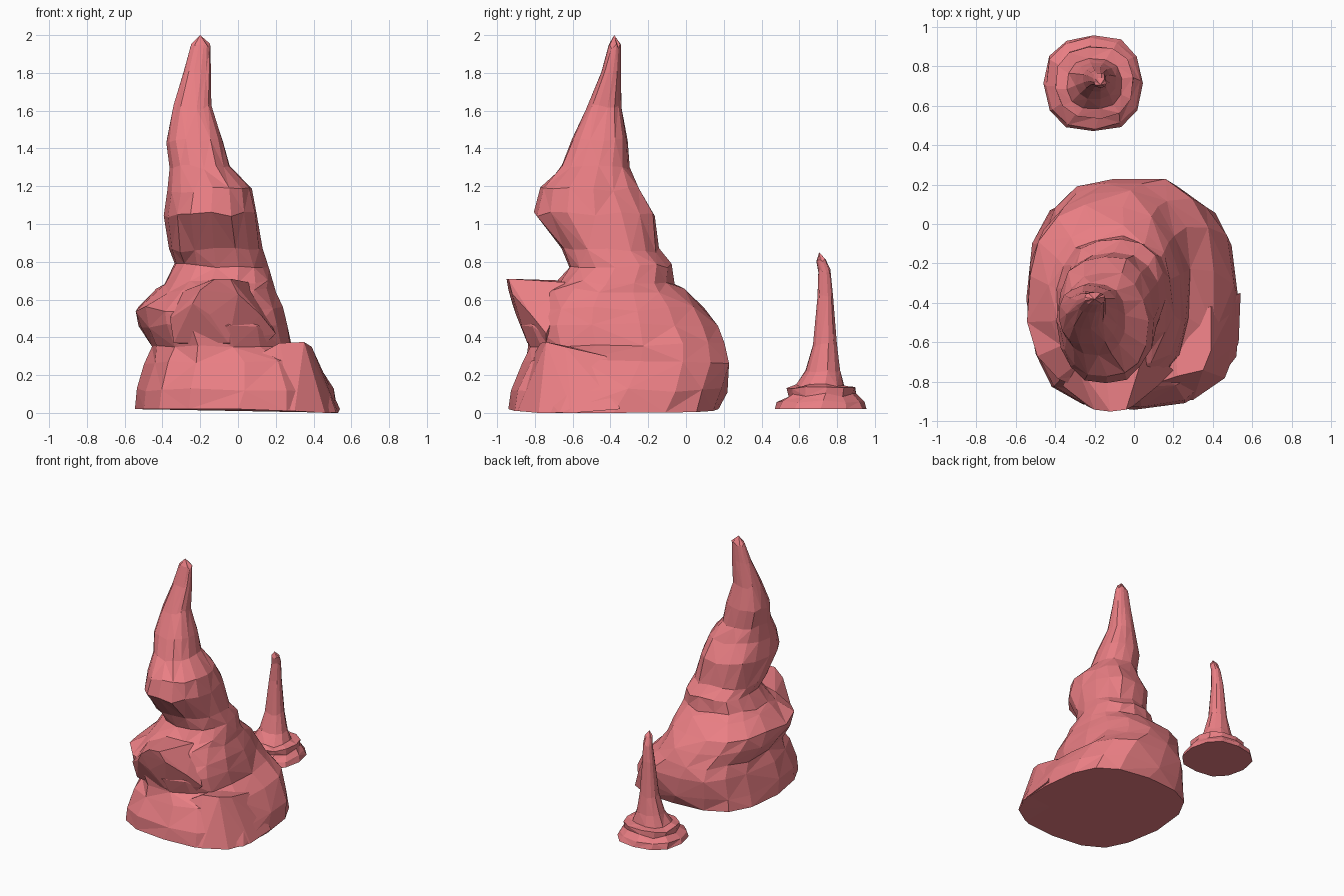
import bpy, bmesh, random
from math import cos, sin, pi, copysign

random.seed(4)
mat = bpy.data.materials.new("pink_stone")
mat.diffuse_color = (0.82, 0.21, 0.23, 1)


def finish(bm, name):
    bmesh.ops.recalc_face_normals(bm, faces=bm.faces)
    me = bpy.data.meshes.new(name)
    bm.to_mesh(me)
    bm.free()
    me.materials.append(mat)
    ob = bpy.data.objects.new(name, me)
    bpy.context.collection.objects.link(ob)
    return ob


def stalagmite(name, rings, tip, n, jitter, tilt=0.0, square_below=0.0):
    """Loft rounded rings given as (z, xmin, xmax, ymin, ymax) up to a tip."""
    bm = bmesh.new()
    loops = []
    for k, (z, x0, x1, y0, y1) in enumerate(rings):
        loop = []
        p = 0.74 if z < square_below else 0.86
        for i in range(n):
            a = 2 * pi * i / n + 0.04 * k
            c, s = cos(a), sin(a)
            r = 1 + random.uniform(-jitter, jitter * 0.7)
            x = (x0 + x1) / 2 + (x1 - x0) / 2 * copysign(abs(c) ** p, c) * r
            y = (y0 + y1) / 2 + (y1 - y0) / 2 * copysign(abs(s) ** p, s) * r
            dz = random.uniform(-0.4, 0.4) * jitter if k else -tilt * max(0, x) / x1
            loop.append(bm.verts.new((x, y, z + dz)))
        loops.append(loop)
    bm.faces.new(loops[0][::-1])
    for k, (a, b) in enumerate(zip(loops, loops[1:])):
        for i in range(n):
            j = (i + 1) % n
            if (i + k) % 2:
                tris = ((a[i], a[j], b[j]), (a[i], b[j], b[i]))
            else:
                tris = ((a[i], a[j], b[i]), (a[j], b[j], b[i]))
            for t in tris:
                bm.faces.new(t)
    top = bm.verts.new(tip)
    for i in range(n):
        bm.faces.new((loops[-1][i], loops[-1][(i + 1) % n], top))
    return finish(bm, name)


def boulder(name, points):
    bm = bmesh.new()
    for p in points:
        bm.verts.new(p)
    bmesh.ops.convex_hull(bm, input=bm.verts)
    return finish(bm, name)


# Large leaning stalagmite: skirt, overhanging ledge, neck, bulge, spire
stalagmite("large_stalagmite", [
    (0.02, -0.54, 0.54, -0.955, 0.19),
    (0.12, -0.525, 0.50, -0.93, 0.21),
    (0.27, -0.49, 0.42, -0.88, 0.235),
    (0.36, -0.47, 0.30, -0.84, 0.22),
    (0.46, -0.53, 0.265, -0.87, 0.17),
    (0.55, -0.54, 0.24, -0.85, 0.10),
    (0.65, -0.43, 0.20, -0.76, -0.01),
    (0.69, -0.39, 0.19, -0.69, -0.065),
    (0.78, -0.34, 0.16, -0.62, -0.07),
    (0.86, -0.36, 0.13, -0.66, -0.14),
    (1.05, -0.39, 0.10, -0.81, -0.16),
    (1.18, -0.37, 0.07, -0.78, -0.24),
    (1.30, -0.36, -0.04, -0.67, -0.30),
    (1.44, -0.38, -0.08, -0.61, -0.31),
    (1.62, -0.34, -0.14, -0.53, -0.34),
    (1.80, -0.29, -0.14, -0.45, -0.345),
    (1.94, -0.25, -0.145, -0.41, -0.345),
], (-0.2, -0.38, 2.0), 16, 0.035, 0.02, 0.3)

# Jutting rock on the front of the ledge
boulder("front_ledge_rock", [
    (-0.20, -0.94, 0.65), (-0.12, -0.95, 0.71), (-0.04, -0.94, 0.71), (-0.24, -0.92, 0.58),
    (-0.15, -0.90, 0.52), (0.0, -0.92, 0.63), (0.12, -0.82, 0.52), (-0.05, -0.84, 0.37),
    (-0.36, -0.82, 0.50), (-0.34, -0.79, 0.37), (0.20, -0.74, 0.42), (0.12, -0.74, 0.34),
    (-0.30, -0.70, 0.64), (-0.16, -0.62, 0.70), (0.06, -0.62, 0.69), (-0.15, -0.6, 0.37)])

# Block at the front right corner of the skirt
boulder("corner_block", [
    (0.10, -0.92, 0.02), (0.30, -0.89, 0.01), (0.46, -0.78, 0.0), (0.53, -0.60, 0.0),
    (0.54, -0.35, 0.02), (0.13, -0.80, 0.32), (0.22, -0.77, 0.37), (0.35, -0.74, 0.375),
    (0.39, -0.64, 0.35), (0.39, -0.42, 0.30), (0.20, -0.45, 0.32), (0.1, -0.4, 0.02)])

# Small stalagmite behind, with a stepped foot
stalagmite("small_stalagmite", [
    (0.02, -0.455, 0.045, 0.465, 0.96),
    (0.06, -0.45, 0.03, 0.48, 0.945),
    (0.095, -0.40, 0.0, 0.54, 0.90),
    (0.135, -0.40, 0.0, 0.53, 0.90),
    (0.145, -0.34, -0.06, 0.58, 0.84),
    (0.22, -0.30, -0.09, 0.63, 0.82),
    (0.36, -0.26, -0.12, 0.67, 0.80),
    (0.62, -0.23, -0.14, 0.695, 0.78),
    (0.75, -0.21, -0.14, 0.70, 0.765),
    (0.81, -0.20, -0.14, 0.69, 0.74),
], (-0.17, 0.705, 0.85), 12, 0.025)
